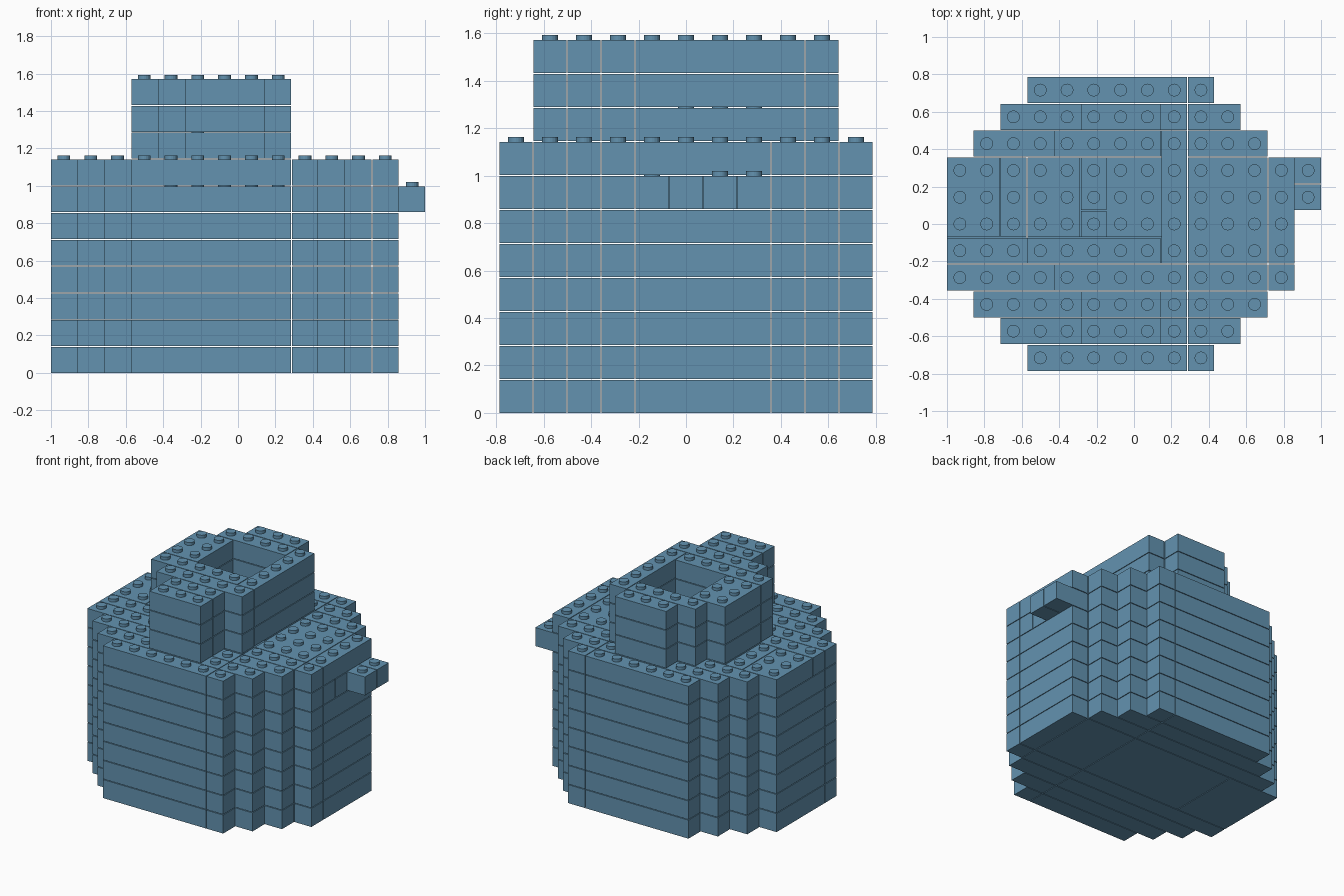
import bpy
import bmesh
from mathutils import Matrix, Vector

cube = bpy.data.objects.get("Cube")
if cube:
    bpy.data.objects.remove(cube, do_unlink=True)

GAP = 0.005
PITCH = (2 + GAP) / 14
STUD_R, STUD_H = 0.034, 0.022
ORIGIN = Vector((-1, -(11 * PITCH - GAP) / 2, 0))

blue = bpy.data.materials.new("brick_blue")
blue.use_nodes = True
colour = (0.125, 0.29, 0.435, 1)
blue.diffuse_color = colour
blue.node_tree.nodes["Principled BSDF"].inputs["Base Color"].default_value = colour


def add_brick(bm, layer, brick):
    """Box covering an inclusive range of grid cells: columns, then rows."""
    i0, i1, j0, j1 = brick
    low = ORIGIN + Vector((i0, j0, layer)) * PITCH
    size = Vector((i1 - i0 + 1, j1 - j0 + 1, 1)) * PITCH - Vector((GAP, GAP, GAP))
    bmesh.ops.create_cube(bm, size=1, matrix=Matrix.Translation(low + size / 2)
                          @ Matrix.Diagonal((*size, 1)))


def add_stud(bm, i, j, layer):
    half = (PITCH - GAP) / 2
    base = ORIGIN + Vector((i, j, layer + 1)) * PITCH + Vector((half, half, -GAP))
    bmesh.ops.create_cone(bm, cap_ends=True, segments=20, radius1=STUD_R, radius2=STUD_R,
                          depth=STUD_H, matrix=Matrix.Translation(base + Vector((0, 0, STUD_H / 2))))


def make_object(name, bm):
    mesh = bpy.data.meshes.new(name)
    bm.to_mesh(mesh)
    bm.free()
    mesh.materials.append(blue)
    obj = bpy.data.objects.new(name, mesh)
    bpy.context.collection.objects.link(obj)


# Stepped rows at the front, repeated at the back
ends = []
for j in (0, 1, 2):
    for row in (j, 10 - j):
        ends.append((3 - j, 8, row, row))
        ends.append((9, 9 + j, row, row))

# Wide middle of the body
front_row = [(0, 8, 3, 3), (9, 11, 3, 3), (12, 12, 3, 3)]
core = [(0, 2, 4, 7), (3, 8, 4, 7), (9, 11, 4, 7)]
lid = [(0, 3, 4, 4), (0, 1, 5, 7), (2, 2, 5, 7), (3, 8, 5, 7), (9, 11, 4, 7)]
side = [(12, 12, 4, 7)]
split_side = [(12, 12, 4, 4), (12, 12, 5, 5)]
handle = [(12, 13, 6, 6), (12, 13, 7, 7)]

# Hollow tower and the ledge inside it
tower = [(5, 7, 1, 1), (5, 7, 2, 2), (4, 8, 3, 3), (3, 7, 4, 4), (3, 4, 5, 7),
         (8, 8, 4, 8), (4, 7, 8, 8), (5, 7, 9, 9)]
ledge = [(5, 5, 5, 5), (5, 5, 6, 7)]

parts = {"body_bricks": [], "side_handle": [(6, b) for b in handle],
         "tower_bricks": [], "inner_ledge": [(8, b) for b in ledge]}
for layer in range(8):
    middle = lid if layer == 7 else core
    edge = split_side if layer == 6 else side
    parts["body_bricks"] += [(layer, b) for b in ends + front_row + middle + edge]
for layer in (8, 9, 10):
    parts["tower_bricks"] += [(layer, b) for b in tower]

# Bricks
filled = set()
for name, bricks in parts.items():
    bm = bmesh.new()
    for layer, brick in bricks:
        add_brick(bm, layer, brick)
        i0, i1, j0, j1 = brick
        filled |= {(i, j, layer) for i in range(i0, i1 + 1) for j in range(j0, j1 + 1)}
    make_object(name, bm)

# Studs on every uncovered cell
bm = bmesh.new()
for i, j, layer in sorted(filled):
    if (i, j, layer + 1) not in filled:
        add_stud(bm, i, j, layer)
make_object("studs", bm)
